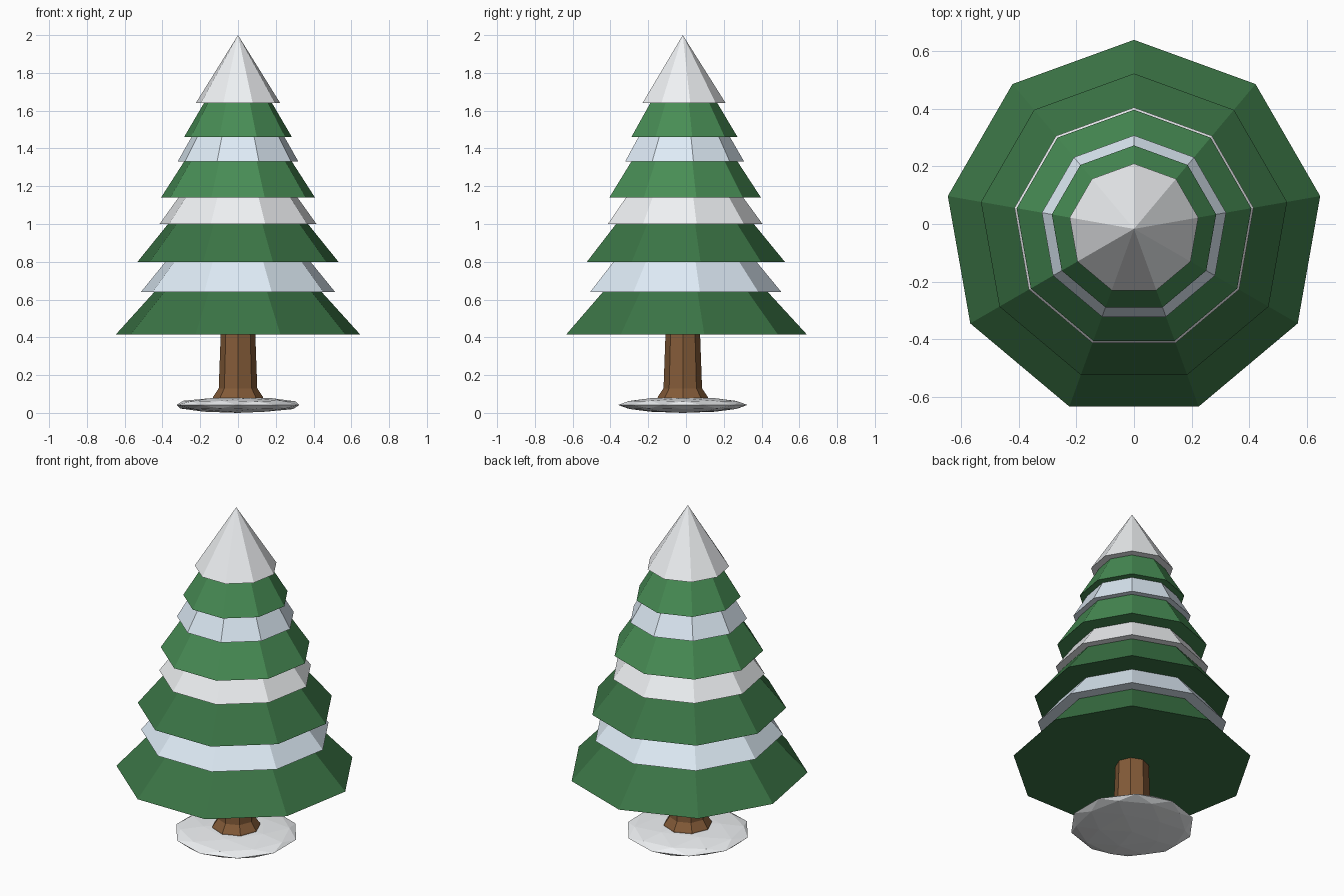
import bpy, bmesh, math
from mathutils import Matrix

if "Cube" in bpy.data.objects:
    bpy.data.objects.remove(bpy.data.objects["Cube"])

CY = -0.017  # tree axis sits slightly forward so the 9-sided outline is centred


def material(name, rgb):
    m = bpy.data.materials.new(name)
    m.diffuse_color = (*rgb, 1)
    m.use_nodes = True
    m.node_tree.nodes["Principled BSDF"].inputs["Base Color"].default_value = m.diffuse_color
    return m


dark_green = material("dark_green", (0.043, 0.175, 0.06))
light_green = material("light_green", (0.064, 0.265, 0.09))
white_snow = material("white_snow", (0.86, 0.88, 0.9))
blue_snow = material("blue_snow", (0.73, 0.83, 0.92))
bark = material("bark", (0.23, 0.105, 0.04))


def finish(name, bm, mat):
    bmesh.ops.recalc_face_normals(bm, faces=bm.faces)
    me = bpy.data.meshes.new(name)
    bm.to_mesh(me)
    bm.free()
    me.materials.append(mat)
    ob = bpy.data.objects.new(name, me)
    ob.location.y = CY
    bpy.context.collection.objects.link(ob)
    return ob


def lathe(name, profile, sides, mat):
    """Closed faceted solid from (radius, z) points, first vertex towards +y."""
    bm = bmesh.new()
    rings = []
    for r, z in profile:
        if r == 0:
            rings.append([bm.verts.new((0, 0, z))])
            continue
        angles = [math.pi / 2 + math.tau * i / sides for i in range(sides)]
        rings.append([bm.verts.new((r * math.cos(a), r * math.sin(a), z)) for a in angles])
    for lo, hi in zip(rings, rings[1:]):
        for i in range(sides):
            j = (i + 1) % sides
            if len(hi) == 1:
                bm.faces.new((lo[i], lo[j], hi[0]))
            else:
                bm.faces.new((lo[i], lo[j], hi[j], hi[i]))
    for ring in (rings[0], rings[-1]):
        if len(ring) > 1:
            bm.faces.new(ring)
    return finish(name, bm, mat)


# Flattened snow mound on the ground
bm = bmesh.new()
bmesh.ops.create_icosphere(bm, subdivisions=2, radius=1,
                           matrix=Matrix.Translation((0, 0, 0.042)) @ Matrix.Diagonal((0.342, 0.342, 0.042, 1)))
finish("snow_mound", bm, white_snow)

# Trunk with flared foot
lathe("trunk", [(0.135, 0.07), (0.132, 0.085), (0.102, 0.13), (0.09, 0.46)], 8, bark)

# Alternating branch and snow tiers: name, bottom z, bottom radius, next tier z, radius there
tiers = [
    ("branches_1", 0.415, 0.657, 0.64, 0.45, dark_green),
    ("snow_1", 0.64, 0.522, 0.80, 0.39, blue_snow),
    ("branches_2", 0.80, 0.54, 1.00, 0.376, dark_green),
    ("snow_2", 1.00, 0.422, 1.14, 0.32, white_snow),
    ("branches_3", 1.14, 0.414, 1.33, 0.29, light_green),
    ("snow_3", 1.33, 0.325, 1.46, 0.25, blue_snow),
    ("branches_4", 1.46, 0.29, 1.64, 0.183, light_green),
]
OVERLAP = 0.08  # each tier continues a little inside the next
for name, z0, r0, z1, r1, mat in tiers:
    slope = (r1 - r0) / (z1 - z0)
    lathe(name, [(r0, z0), (r1 + slope * OVERLAP, z1 + OVERLAP)], 9, mat)

# Pointed snow cap
lathe("snow_cap", [(0.227, 1.64), (0, 2.0)], 9, white_snow)
